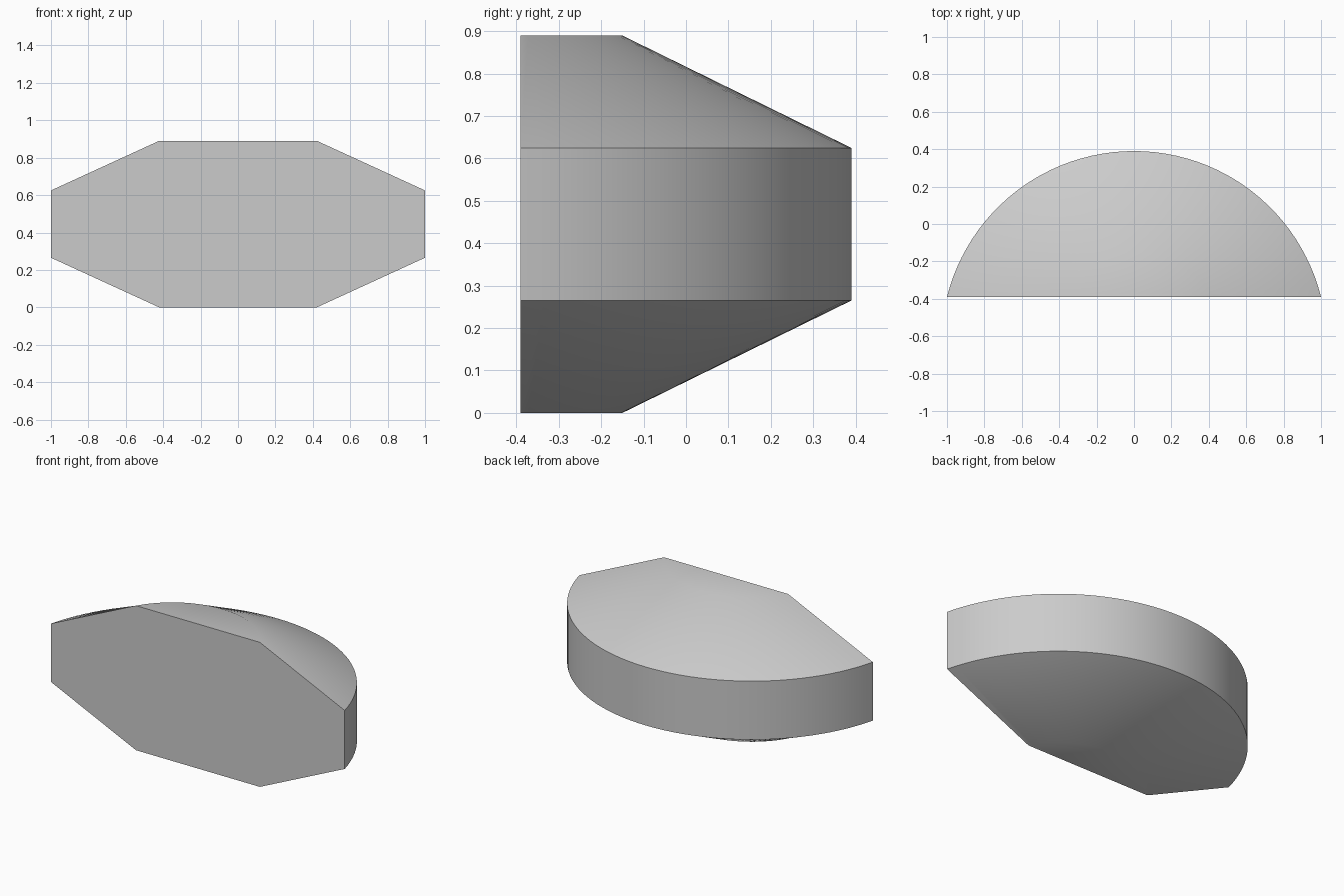
import bpy, bmesh, math

cube = bpy.data.objects.get("Cube")
if cube:
    bpy.data.objects.remove(cube, do_unlink=True)

SEGMENTS = 48
FRONT_Y = -0.39
CENTRE_Y = -0.641   # shared centre of the concentric arcs
RIM_R, CAP_R = 1.031, 0.491
HEIGHT, BEVEL = 0.89, 0.265

grey = bpy.data.materials.new("light grey")
grey.use_nodes = True
colour = (0.6, 0.6, 0.6, 1)
grey.diffuse_color = colour
grey.node_tree.nodes["Principled BSDF"].inputs["Base Color"].default_value = colour


def arc(bm, radius, z):
    """Arc bulging to the back, ending on the flat front plane."""
    half = math.acos((FRONT_Y - CENTRE_Y) / radius)
    angles = [half * (1 - 2 * i / SEGMENTS) for i in range(SEGMENTS + 1)]
    return [bm.verts.new((radius * math.sin(a), CENTRE_Y + radius * math.cos(a), z))
            for a in angles]


# Stacked arcs: bottom cap, lower rim, upper rim, top cap
bm = bmesh.new()
rings = [arc(bm, r, z) for r, z in
         ((CAP_R, 0), (RIM_R, BEVEL), (RIM_R, HEIGHT - BEVEL), (CAP_R, HEIGHT))]

# Sloped bands and upright wall
for low, high in zip(rings, rings[1:]):
    for i in range(SEGMENTS):
        bm.faces.new((low[i], low[i + 1], high[i + 1], high[i]))

# Flat caps and flat eight-sided front
bm.faces.new(rings[0])
bm.faces.new(rings[-1])
bm.faces.new([r[0] for r in rings] + [r[-1] for r in reversed(rings)])
bmesh.ops.recalc_face_normals(bm, faces=bm.faces)

mesh = bpy.data.meshes.new("half_round_block")
bm.to_mesh(mesh)
bm.free()
mesh.materials.append(grey)
block = bpy.data.objects.new("half_round_block", mesh)
bpy.context.collection.objects.link(block)

# Smooth curved surfaces, crisp rim and front edges
bpy.ops.object.select_all(action="DESELECT")
block.select_set(True)
bpy.context.view_layer.objects.active = block
bpy.ops.object.shade_smooth_by_angle(angle=math.radians(30))
